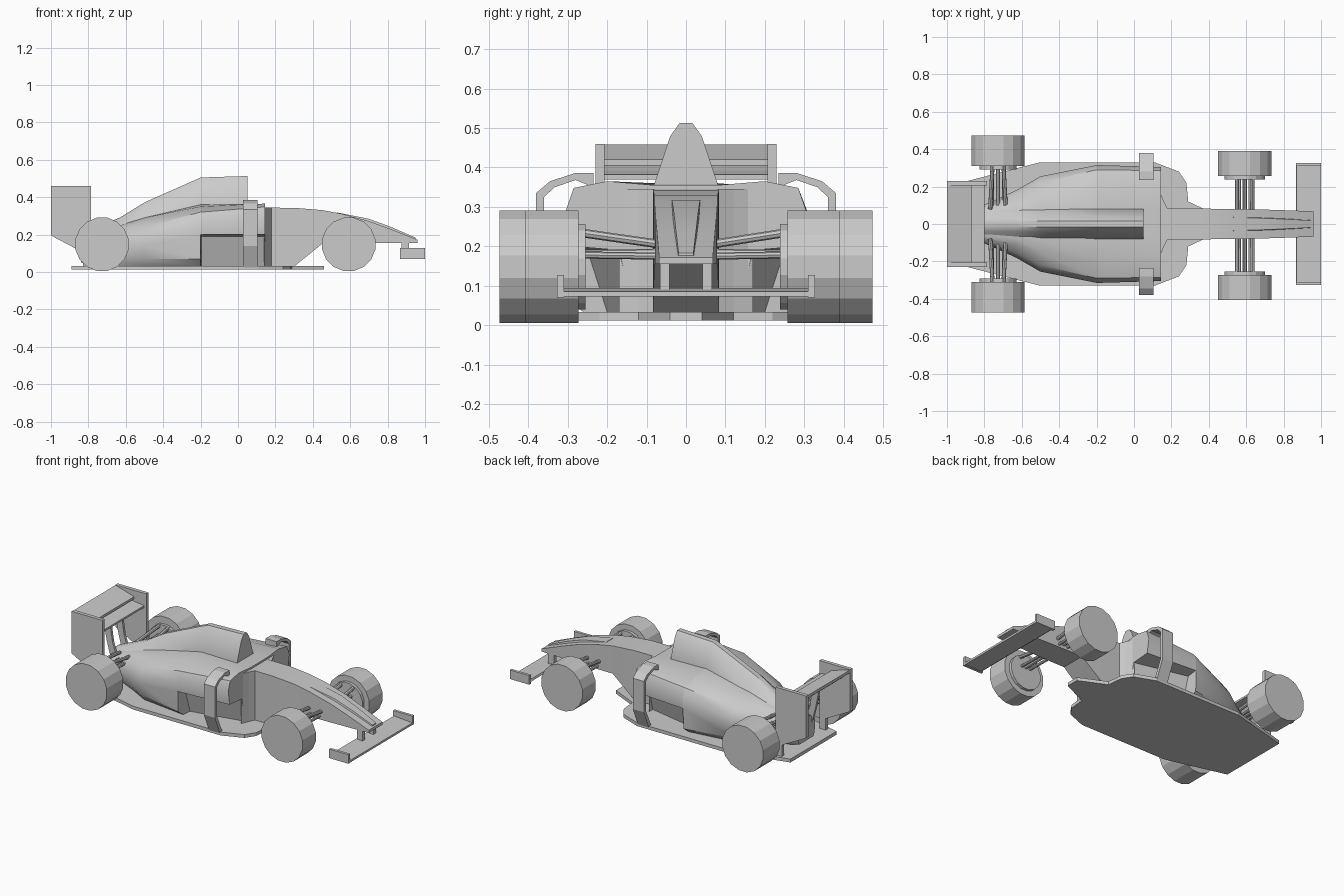
import bpy
import bmesh
import math
from mathutils import Vector

cube = bpy.data.objects.get("Cube")
if cube:
    bpy.data.objects.remove(cube)

grey = bpy.data.materials.new("plain grey")
grey.use_nodes = True
colour = (0.6, 0.6, 0.6, 1)
grey.diffuse_color = colour
grey.node_tree.nodes["Principled BSDF"].inputs["Base Color"].default_value = colour

SIDES = (("left", 1), ("right", -1))


def finish(name, bm, smooth=False):
    bmesh.ops.recalc_face_normals(bm, faces=bm.faces)
    mesh = bpy.data.meshes.new(name)
    bm.to_mesh(mesh)
    bm.free()
    mesh.materials.append(grey)
    if smooth:
        mesh.shade_smooth()
        mesh.set_sharp_from_angle(angle=math.radians(30))
    obj = bpy.data.objects.new(name, mesh)
    bpy.context.collection.objects.link(obj)
    return obj


def skin(name, rings, smooth=False):
    """Join equal rings of points and cap both ends."""
    bm = bmesh.new()
    loops = [[bm.verts.new(p) for p in ring] for ring in rings]
    for a, b in zip(loops, loops[1:]):
        for i in range(len(a)):
            j = (i + 1) % len(a)
            bm.faces.new((a[i], a[j], b[j], b[i]))
    bm.faces.new(loops[0])
    bm.faces.new(loops[-1])
    return finish(name, bm, smooth)


def prism(name, outline, axis, low, high):
    """Extrude a flat outline along one axis."""
    def place(p, d):
        point = list(p)
        point.insert("xyz".index(axis), d)
        return point
    return skin(name, [[place(p, d) for p in outline] for d in (low, high)])


def box(name, xs, ys, zs):
    corners = [(xs[i], zs[j]) for i, j in ((0, 0), (1, 0), (1, 1), (0, 1))]
    return prism(name, corners, "y", *ys)


def symmetric(half):
    return half + [(x, -y, z) for x, y, z in reversed(half)]


def rod(name, start, end, radius, sides=8, roll=0.0):
    start, end = Vector(start), Vector(end)
    along = end - start
    u = along.cross(Vector((0, 0, 1))).normalized()
    v = along.normalized().cross(u)
    turns = [(i + roll) * math.tau / sides for i in range(sides)]
    ring = [(u * math.cos(t) + v * math.sin(t)) * radius for t in turns]
    return skin(name, [[p + r for r in ring] for p in (start, end)])


# Floor tray with a pointed front tongue
edge = [(-0.89, 0.23), (-0.62, 0.3), (-0.5, 0.33), (0.11, 0.33), (0.24, 0.28),
        (0.28, 0.22), (0.29, 0.12), (0.46, 0.04)]
prism("floor", edge + [(x, -y) for x, y in reversed(edge)], "z", 0.012, 0.033)

# Nose and cockpit tub: station x, half width, bottom, top
tub = [(-0.1, 0.084, 0.03, 0.345), (0.3, 0.084, 0.03, 0.343),
       (0.4, 0.082, 0.11, 0.335), (0.455, 0.08, 0.155, 0.33),
       (0.55, 0.08, 0.155, 0.312), (0.7, 0.077, 0.155, 0.272),
       (0.82, 0.073, 0.155, 0.228), (0.96, 0.068, 0.155, 0.172)]
skin("nose", [symmetric([(x, w, hi), (x, w, lo)]) for x, w, lo, hi in tub], True)

# Raised spine along the nose: station x, half width, top
spine = [(0.53, 0.042, 0.318), (0.7, 0.036, 0.284), (0.82, 0.03, 0.24), (0.95, 0.022, 0.183)]
skin("nose_spine", [symmetric([(x, w * 0.85, z), (x, w, z - 0.025)])
                    for x, w, z in spine], True)

# Sidepods and rear bodywork, undercut ahead of the step
undercut = [(0.29, 0.2), (0.17, 0.19), (0.13, 0.033)]
pods = [
    (0.145, [(0.08, 0.355), (0.2, 0.365), (0.285, 0.348), (0.305, 0.29)] + undercut),
    (-0.195, [(0.08, 0.36), (0.2, 0.35), (0.29, 0.32), (0.315, 0.27),
              (0.315, 0.2), (0.25, 0.19), (0.2, 0.033)]),
    (-0.2, [(0.08, 0.36), (0.2, 0.35), (0.29, 0.32), (0.315, 0.27),
            (0.315, 0.2), (0.31, 0.07), (0.26, 0.033)]),
    (-0.5, [(0.08, 0.29), (0.15, 0.275), (0.22, 0.24), (0.255, 0.19),
            (0.255, 0.14), (0.25, 0.07), (0.22, 0.033)]),
    (-0.63, [(0.075, 0.25), (0.11, 0.235), (0.155, 0.2), (0.18, 0.16),
             (0.18, 0.11), (0.17, 0.065), (0.15, 0.033)]),
    (-0.84, [(0.06, 0.18), (0.07, 0.17), (0.08, 0.15), (0.085, 0.13),
             (0.085, 0.1), (0.08, 0.07), (0.07, 0.05)]),
]
skin("bodywork", [symmetric([(x, y, z) for y, z in half]) for x, half in pods], True)

# Fairing blending the sidepod front into the tub
for side, s in SIDES:
    prism(side + "_fairing", [(0.14, s * 0.08), (0.14, s * 0.17), (0.16, s * 0.12),
                              (0.18, s * 0.08)], "z", 0.033, 0.345)

# Air intake and engine cover: station x, base height, top height
cover = [(0.05, 0.345, 0.513), (-0.2, 0.345, 0.505), (-0.5, 0.27, 0.372),
         (-0.63, 0.23, 0.292), (-0.84, 0.16, 0.2)]
rings = []
for x, base, top in cover:
    rise = top - base
    rings.append(symmetric([(x, 0.016, top), (x, 0.04, top - rise * 0.2),
                            (x, 0.085, base), (x, 0.08, base - 0.03)]))
skin("engine_cover", rings, True)

# Wheels, hubs and suspension
axles = [("front", 0.592, 0.332, 0.067, -0.008, 0.11, 0.085),
         ("rear", -0.727, 0.391, 0.082, 0, 0.1, 0.1)]
for end, x, mid, half, shift, hub, root in axles:
    for side, s in SIDES:
        label = side + "_" + end
        y, z = s * mid + shift, 0.148
        inner = y - s * half
        rod(label + "_wheel", (x, inner, z), (x, y + s * half, z), 0.145, 16, 0.5)
        rod(label + "_hub", (x, inner - s * 0.018, z), (x, y, z), hub, 16, 0.5)
        for name, dx, low, high in (("fore", 0.042, 0.205, 0.235),
                                    ("middle", 0, 0.183, 0.18),
                                    ("aft", -0.042, 0.205, 0.235)):
            spread = 1 if end == "front" else 0.7
            rod(label + "_" + name + "_arm", (x + dx, s * (root - 0.02), low),
                (x + dx * spread, inner, high), 0.011)
        for dx in (-0.03, 0.03):
            rod(label + "_lower_arm", (x + dx, s * (root - 0.02), 0.175),
                (x + dx, inner, 0.178), 0.009)

# Front wing, end plates and pylons
wing = [(0.865, 0.082), (0.87, 0.094), (1, 0.085), (1, 0.072), (0.88, 0.072)]
prism("front_wing", wing, "y", -0.325, 0.325)
for side, s in SIDES:
    box(side + "_front_end_plate", (0.865, 1), (s * 0.31, s * 0.327), (0.07, 0.127))
    box(side + "_front_pylon", (0.875, 0.915), (s * 0.042, s * 0.066), (0.08, 0.17))

# Rear wing, end plates and supports
plate = [(-1, 0.46), (-0.785, 0.46), (-0.785, 0.03), (-0.83, 0.03),
         (-0.83, 0.105), (-1, 0.195)]
main = [(-0.8, 0.37), (-0.8, 0.382), (-0.88, 0.392), (-0.95, 0.41),
        (-0.95, 0.398), (-0.88, 0.378)]
flap = [(-0.87, 0.405), (-0.87, 0.42), (-1, 0.458), (-1, 0.44)]
prism("rear_main_plane", main, "y", -0.21, 0.21)
prism("rear_flap", flap, "y", -0.21, 0.21)
support = [(-0.78, 0.1), (-0.83, 0.1), (-0.87, 0.25), (-0.9, 0.395),
           (-0.85, 0.385), (-0.83, 0.25)]
for side, s in SIDES:
    prism(side + "_rear_end_plate", plate, "y", s * 0.207, s * 0.23)
    prism(side + "_rear_support", support, "y", s * 0.05, s * 0.066)

# Curved side vanes arching over the sidepods down to the floor
outer = [(0.235, 0.386), (0.28, 0.386), (0.345, 0.365), (0.38, 0.335),
         (0.38, 0.14), (0.33, 0.025)]
inside = [(0.235, 0.35), (0.28, 0.368), (0.333, 0.35), (0.36, 0.325),
          (0.36, 0.145), (0.305, 0.025)]
for side, s in SIDES:
    prism(side + "_side_vane", [(s * y, z) for y, z in outer + inside[::-1]],
          "x", 0.028, 0.105)
